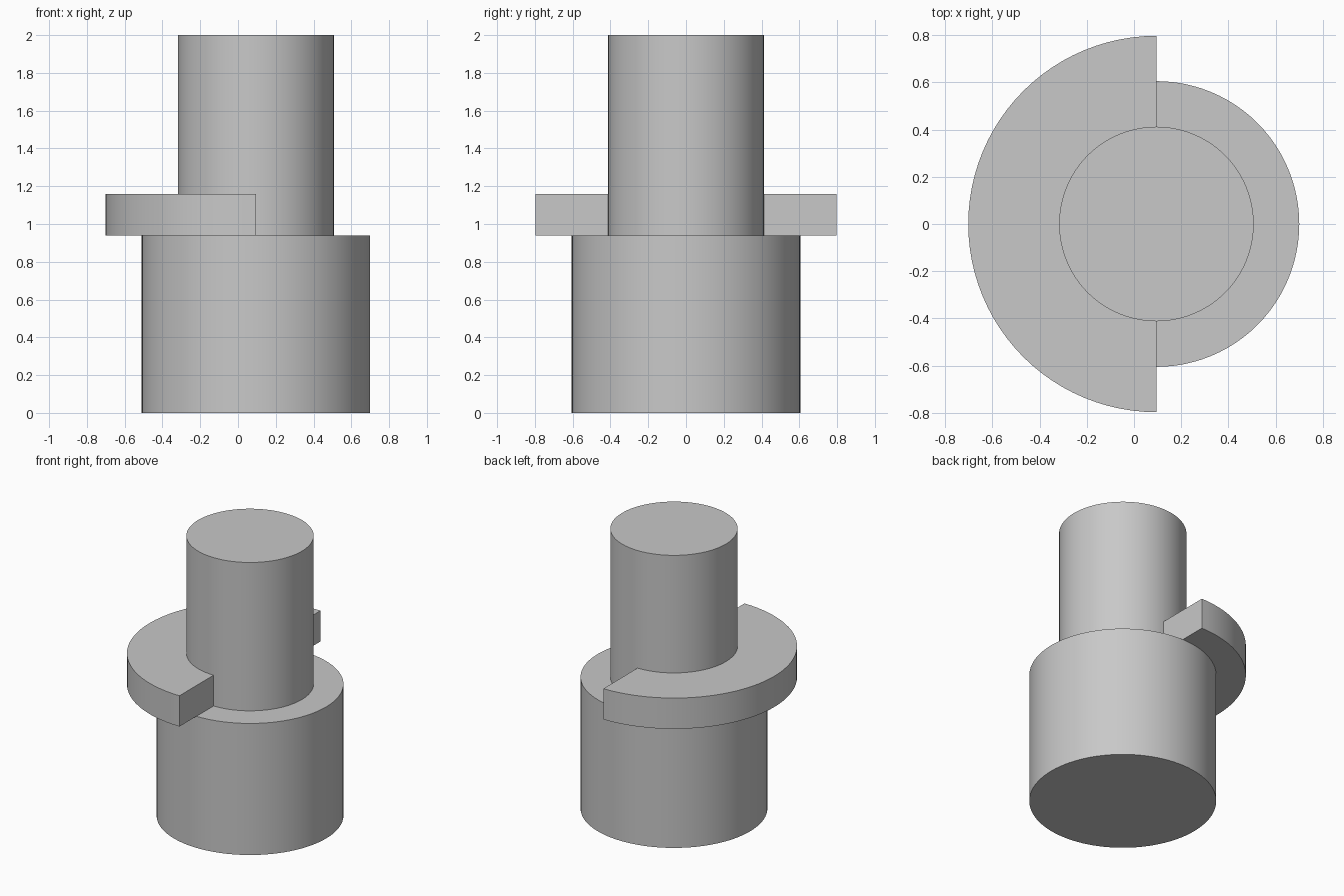
import bpy
import bmesh
import math
from mathutils import Vector

AXIS_X = 0.095      # shared axis of all turned parts
BASE_R, SHAFT_R, COLLAR_R = 0.605, 0.412, 0.797
STEP_Z, COLLAR_Z, TOP_Z = 0.94, 1.16, 2.0

cube = bpy.data.objects.get("Cube")
if cube:
    bpy.data.objects.remove(cube, do_unlink=True)

grey = bpy.data.materials.new("plain grey")
grey.use_nodes = True
colour = (0.58, 0.58, 0.58, 1)
grey.diffuse_color = colour
grey.node_tree.nodes["Principled BSDF"].inputs["Base Color"].default_value = colour


def turn(name, profile, start, sweep, steps):
    """Revolve a closed (radius, height) profile about the shared axis."""
    bm = bmesh.new()
    c, s = math.cos(start), math.sin(start)
    verts = [bm.verts.new((r * c, r * s, z)) for r, z in profile]
    face = bm.faces.new(verts)
    full = sweep > math.tau - 0.01
    if full:
        geom = list(face.edges)
        bm.faces.remove(face)
    else:
        # keep the start profile as one end cap; the spin carries a copy to the other
        geom = list(face.edges)
    result = bmesh.ops.spin(bm, geom=geom, axis=(0, 0, 1), cent=(0, 0, 0),
                            angle=sweep, steps=steps)
    if not full:
        last = [g for g in result["geom_last"] if isinstance(g, bmesh.types.BMVert)]
        bmesh.ops.contextual_create(bm, geom=last)
    bmesh.ops.remove_doubles(bm, verts=bm.verts, dist=0.0001)
    # drop the collapsed strip along the axis
    for edge in [e for e in bm.edges if not e.link_faces]:
        bm.edges.remove(edge)
    bmesh.ops.recalc_face_normals(bm, faces=bm.faces)
    mesh = bpy.data.meshes.new(name)
    bm.to_mesh(mesh)
    bm.free()
    mesh.materials.append(grey)
    obj = bpy.data.objects.new(name, mesh)
    obj.location = Vector((AXIS_X, 0, 0))
    bpy.context.collection.objects.link(obj)
    return obj


def cylinder(name, radius, bottom, top):
    bpy.ops.mesh.primitive_cylinder_add(
        vertices=96, radius=radius, depth=top - bottom,
        location=(AXIS_X, 0, (bottom + top) / 2))
    obj = bpy.context.object
    obj.name = name
    obj.data.materials.append(grey)
    return obj


# Wide base, narrow shaft and the half-round collar resting on the step
parts = [
    cylinder("base", BASE_R, 0, STEP_Z),
    cylinder("shaft", SHAFT_R, STEP_Z, TOP_Z),
    turn("half_collar",
         [(SHAFT_R, STEP_Z), (COLLAR_R, STEP_Z), (COLLAR_R, COLLAR_Z), (SHAFT_R, COLLAR_Z)],
         math.pi / 2, math.pi, 48),
]

# Smooth round walls, sharp rims
bpy.ops.object.select_all(action="DESELECT")
for part in parts:
    part.select_set(True)
bpy.context.view_layer.objects.active = parts[0]
bpy.ops.object.shade_smooth_by_angle(angle=math.radians(30))
